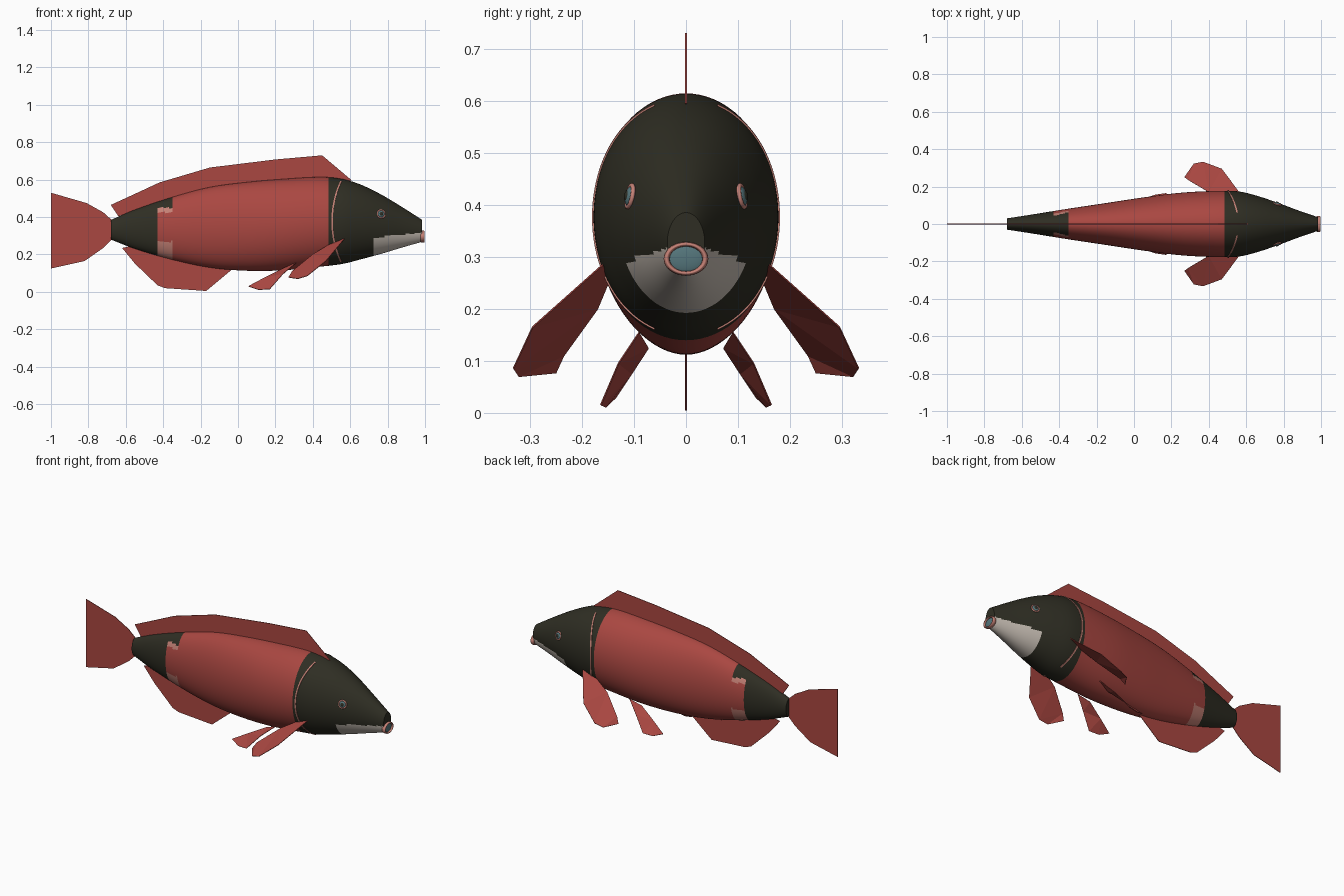
import bpy, bmesh, math
from mathutils import Vector

cube = bpy.data.objects.get("Cube")
if cube:
    bpy.data.objects.remove(cube, do_unlink=True)


def material(name, rgb):
    m = bpy.data.materials.new(name)
    m.use_nodes = True
    m.diffuse_color = (*rgb, 1)
    bsdf = m.node_tree.nodes["Principled BSDF"]
    bsdf.inputs["Base Color"].default_value = (*rgb, 1)
    bsdf.inputs["Roughness"].default_value = 0.7
    return m


red = material("scale red", (0.40, 0.063, 0.053))
dark = material("dark olive", (0.028, 0.027, 0.017))
pale = material("pale chin", (0.58, 0.52, 0.46))
pink = material("dusty pink", (0.56, 0.22, 0.18))
teal = material("dull teal", (0.09, 0.18, 0.20))


def make(name, bm, mats, smooth=True):
    mesh = bpy.data.meshes.new(name)
    bmesh.ops.recalc_face_normals(bm, faces=bm.faces)
    bm.to_mesh(mesh)
    bm.free()
    ob = bpy.data.objects.new(name, mesh)
    bpy.context.collection.objects.link(ob)
    for m in mats:
        mesh.materials.append(m)
    if smooth:
        bpy.ops.object.select_all(action="DESELECT")
        ob.select_set(True)
        bpy.context.view_layer.objects.active = ob
        bpy.ops.object.shade_smooth_by_angle(angle=math.radians(40))
    return ob


# Body profile: x, top z, bottom z, half width
PROFILE = [
    (-0.68, 0.385, 0.28, 0.03), (-0.55, 0.44, 0.23, 0.05),
    (-0.35, 0.507, 0.172, 0.082), (-0.15, 0.56, 0.13, 0.112),
    (0.05, 0.587, 0.113, 0.142), (0.25, 0.604, 0.116, 0.167),
    (0.45, 0.614, 0.136, 0.177), (0.56, 0.603, 0.15, 0.174),
    (0.66, 0.572, 0.175, 0.15), (0.77, 0.518, 0.205, 0.113),
    (0.88, 0.452, 0.238, 0.072), (0.985, 0.385, 0.268, 0.036)]


def section(x):
    """Smoothly interpolated top, bottom and half width at x."""
    n = len(PROFILE)
    i = max(k for k in range(n - 1) if PROFILE[k][0] <= x or k == 0)
    a, b = PROFILE[i], PROFILE[i + 1]
    p, q = PROFILE[max(i - 1, 0)], PROFILE[min(i + 2, n - 1)]
    h = b[0] - a[0]
    t = (x - a[0]) / h
    out = []
    for c in (1, 2, 3):
        ma = (b[c] - p[c]) / (b[0] - p[0]) * h
        mb = (q[c] - a[c]) / (q[0] - a[0]) * h
        out.append((2*t**3 - 3*t**2 + 1) * a[c] + (t**3 - 2*t**2 + t) * ma
                   + (3*t**2 - 2*t**3) * b[c] + (t**3 - t**2) * mb)
    return out


def skin(x, angle, lift=0.0):
    """Point on the body; angle 0 is the left side, 90 degrees the back."""
    top, bottom, half = section(x)
    return Vector((x, (half + lift) * math.cos(angle),
                   (top + bottom) / 2 + ((top - bottom) / 2 + lift) * math.sin(angle)))


def body_colour(c):
    if c.x > 0.72 and c.z < 0.29 + 0.1 * (c.x - 0.72):
        return 2
    if c.x > 0.48 or c.x < -0.43:
        return 1
    if c.x < -0.35:
        if c.z > 0.45:
            return 1
        if c.z > 0.425 or c.z < 0.27:
            return 3
    return 0


# Body
bm = bmesh.new()
SEG, STEPS = 80, 166
rings = []
for i in range(STEPS + 1):
    x = -0.68 + 1.665 * i / STEPS
    rings.append([bm.verts.new(skin(x, math.tau * k / SEG)) for k in range(SEG)])
for r, s in zip(rings, rings[1:]):
    for k in range(SEG):
        n = (k + 1) % SEG
        bm.faces.new((r[k], r[n], s[n], s[k]))
for f in bm.faces:
    f.material_index = body_colour(f.calc_center_median())
for r in (rings[0], rings[-1]):
    bm.faces.new(r).material_index = 1
make("body", bm, [red, dark, pale, pink])

# Gill cover edges, one thin curved band on each side
for side, name in ((1, "left_gill_edge"), (-1, "right_gill_edge")):
    bm = bmesh.new()
    rows = []
    for k in range(41):
        a = math.radians(-70 + 140 * k / 40)
        x = 0.503 + 0.055 * math.sin(a) ** 2
        row = []
        for dx, lift in ((-0.004, 0), (-0.004, 0.003), (0.004, 0.003), (0.004, 0)):
            p = skin(x + dx, a, lift)
            row.append(bm.verts.new((p.x, p.y * side, p.z)))
        rows.append(row)
    for r, s in zip(rows, rows[1:]):
        for j in range(3):
            bm.faces.new((r[j], r[j + 1], s[j + 1], s[j]))
    make(name, bm, [pink])


def fin(name, points):
    """Thin fin from its outline."""
    bm = bmesh.new()
    bm.faces.new([bm.verts.new(p) for p in points])
    bmesh.ops.triangulate(bm, faces=bm.faces)
    ob = make(name, bm, [red], smooth=False)
    mod = ob.modifiers.new("thickness", "SOLIDIFY")
    mod.thickness = 0.003
    mod.offset = 0


def flat(points):
    return [(x, 0, z) for x, z in points]


# Middle fins
fin("dorsal_fin", flat([
    (-0.64, 0.405), (-0.68, 0.465), (-0.56, 0.52), (-0.42, 0.585), (-0.15, 0.665),
    (0.2, 0.708), (0.45, 0.73), (0.61, 0.595), (0.45, 0.58), (0, 0.55), (-0.35, 0.48)]))
fin("anal_fin", flat([
    (-0.62, 0.235), (-0.55, 0.15), (-0.43, 0.035), (-0.39, 0.02), (-0.17, 0.005),
    (-0.02, 0.13), (-0.2, 0.17), (-0.4, 0.21), (-0.55, 0.25)]))
fin("tail_fin", flat([
    (-0.67, 0.38), (-0.72, 0.425), (-0.81, 0.475), (-1, 0.53),
    (-1, 0.125), (-0.82, 0.165), (-0.72, 0.235), (-0.67, 0.285)]))

# Paired fins
PECTORAL = [(0.57, 0.16, 0.285), (0.47, 0.295, 0.165), (0.37, 0.332, 0.085),
            (0.32, 0.322, 0.07), (0.27, 0.25, 0.077), (0.29, 0.235, 0.11),
            (0.40, 0.17, 0.20), (0.50, 0.145, 0.26)]
PELVIC = [(0.31, 0.09, 0.155), (0.24, 0.13, 0.095), (0.17, 0.164, 0.015),
          (0.11, 0.155, 0.011), (0.055, 0.135, 0.03), (0.14, 0.105, 0.075),
          (0.24, 0.072, 0.125)]
for label, outline in (("pectoral_fin", PECTORAL), ("pelvic_fin", PELVIC)):
    for side, prefix in ((1, "left_"), (-1, "right_")):
        fin(prefix + label, [(x, y * side, z) for x, y, z in outline])


def oval_part(name, axis, centre, scale, mat, minor=None):
    """Ellipsoid, or a ring when a minor radius is given, facing along axis."""
    turn = axis.to_track_quat("Z", "Y").to_euler()
    if minor:
        bpy.ops.mesh.primitive_torus_add(major_radius=1, minor_radius=minor, major_segments=40,
                                         minor_segments=10, location=centre, rotation=turn)
    else:
        bpy.ops.mesh.primitive_uv_sphere_add(segments=32, ring_count=16, radius=1,
                                             location=centre, rotation=turn)
    ob = bpy.context.object
    ob.name = name
    ob.scale = scale
    ob.data.materials.append(mat)
    bpy.ops.object.shade_smooth_by_angle(angle=math.radians(40))


# Eyes
for side, prefix in ((1, "left_"), (-1, "right_")):
    spot = skin(0.765, math.radians(20))
    spot.y *= side
    out = Vector((0.25, side, 0.2)).normalized()
    oval_part(prefix + "eye_rim", out, spot, (0.021, 0.021, 0.02), pink, 0.22)
    oval_part(prefix + "eye", out, spot, (0.019, 0.019, 0.009), teal)
    oval_part(prefix + "pupil", out, spot + out * 0.005, (0.011, 0.011, 0.006), dark)

# Mouth
front = Vector((1, 0, 0))
oval_part("lips", front, (0.987, 0, 0.296), (0.037, 0.028, 0.075), pink, 0.16)
oval_part("mouth_inside", front, (0.985, 0, 0.296), (0.037, 0.028, 0.008), teal)
for name in ("lips", "mouth_inside"):
    ob = bpy.data.objects[name]
    # Wide axis lies across the head
    ob.rotation_euler = (math.pi / 2, 0, math.pi / 2)
